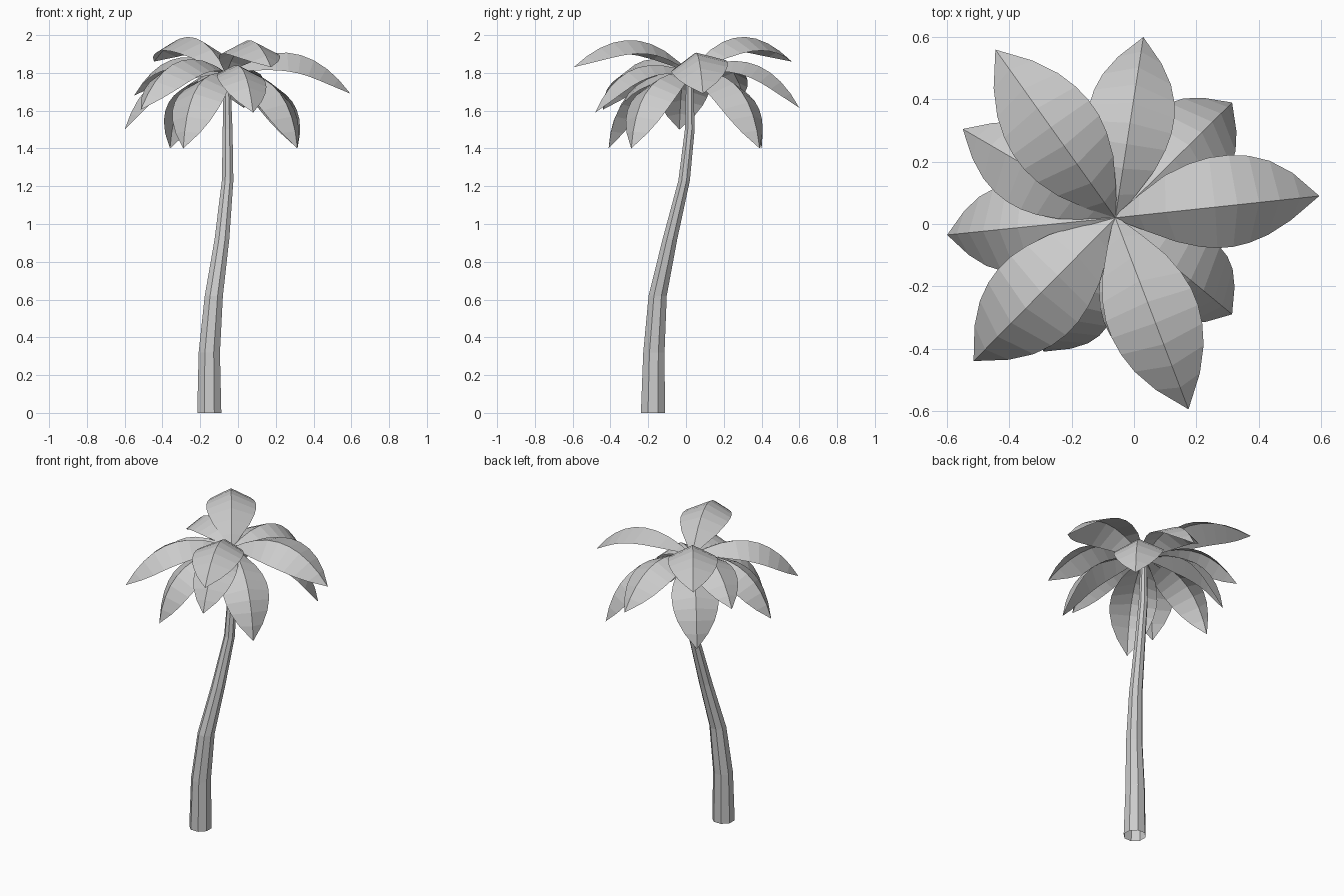
import bpy
from math import cos, sin, pi
from mathutils import Vector, Quaternion

if "Cube" in bpy.data.objects:
    bpy.data.objects.remove(bpy.data.objects["Cube"])


def add_mesh(name, verts, faces):
    mesh = bpy.data.meshes.new(name)
    mesh.from_pydata(verts, [], faces)
    mesh.update()
    obj = bpy.data.objects.new(name, mesh)
    bpy.context.collection.objects.link(obj)
    return obj


# Trunk: tapering eight-sided tube along a bent path (x, y, z, radius)
SIDES = 8
path = [(-.152, -.175, 0, .069), (-.152, -.17, .32, .061),
        (-.128, -.15, .62, .052), (-.085, -.085, .92, .042),
        (-.055, -.01, 1.23, .033), (-.055, .02, 1.5, .028),
        (-.06, .02, 1.8, .02)]
verts, faces = [], []
for x, y, z, r in path:
    for k in range(SIDES):
        a = 2 * pi * (k + .5) / SIDES
        verts.append((x + r * cos(a), y + r * sin(a), z))
for i in range(len(path) - 1):
    for k in range(SIDES):
        n = (k + 1) % SIDES
        faces.append((i * SIDES + k, i * SIDES + n,
                      (i + 1) * SIDES + n, (i + 1) * SIDES + k))
add_mesh("trunk", verts, faces)

# Leaf: half width along the rib, relative to leaf length
profile = [(0, .012), (.1, .09), (.22, .165), (.34, .205), (.45, .223),
           (.56, .225), (.67, .212), (.78, .18), (.89, .115), (1, 0)]
CROWN = Vector((-.06, .02, 1.8))


def add_leaf(name, tip, roll=0):
    """Arched, folded leaf from the crown to the tip."""
    chord = Vector(tip) - CROWN
    length = chord.length
    side = Vector((-chord.y, chord.x, 0)).normalized()
    up = chord.cross(side).normalized()
    verts, faces = [], []
    for t, w in profile:
        lift = .24 * 4 * t * (1 - t) * length
        rib = CROWN + chord * t + up * lift
        tangent = (chord + up * .96 * (1 - 2 * t) * length).normalized()
        normal = tangent.cross(side).normalized()
        turn = Quaternion(tangent, roll)
        for s in (1, 0, -1):
            offset = (side * s - normal * .48 * abs(s)) * w * length
            verts.append(rib + turn @ offset)
    last = len(profile) - 2
    for i in range(last + 1):
        a, b = 3 * i, 3 * i + 3
        if i < last:
            faces += [(a, a + 1, b + 1, b), (a + 1, a + 2, b + 2, b + 1)]
        else:
            faces += [(a, a + 1, b + 1), (a + 1, a + 2, b + 1)]
    # The tip row collapses to its rib vertex
    verts = verts[:-3] + [verts[-2]]
    faces = [tuple(min(v, len(verts) - 1) for v in f) for f in faces]
    add_mesh(name, verts, faces)


# Crown in three tiers of leaf tips
tiers = {
    "upper_leaf": [(.595, .09, 1.69, .2), (-.445, .56, 1.86, 0),
                   (.175, -.595, 1.83, 0)],
    "middle_leaf": [(.03, .6, 1.615, 0), (-.515, -.44, 1.605, 0),
                    (.08, -.48, 1.59, 0), (-.55, .305, 1.68, 0)],
    "lower_leaf": [(.315, .39, 1.4, 0), (.315, -.29, 1.4, 0),
                   (-.29, -.41, 1.4, 0), (-.36, .4, 1.4, 0),
                   (-.6, -.035, 1.5, 0)],
}
for tier, tips in tiers.items():
    for i, (x, y, z, roll) in enumerate(tips):
        add_leaf(f"{tier}_{i + 1}", (x, y, z), roll)
